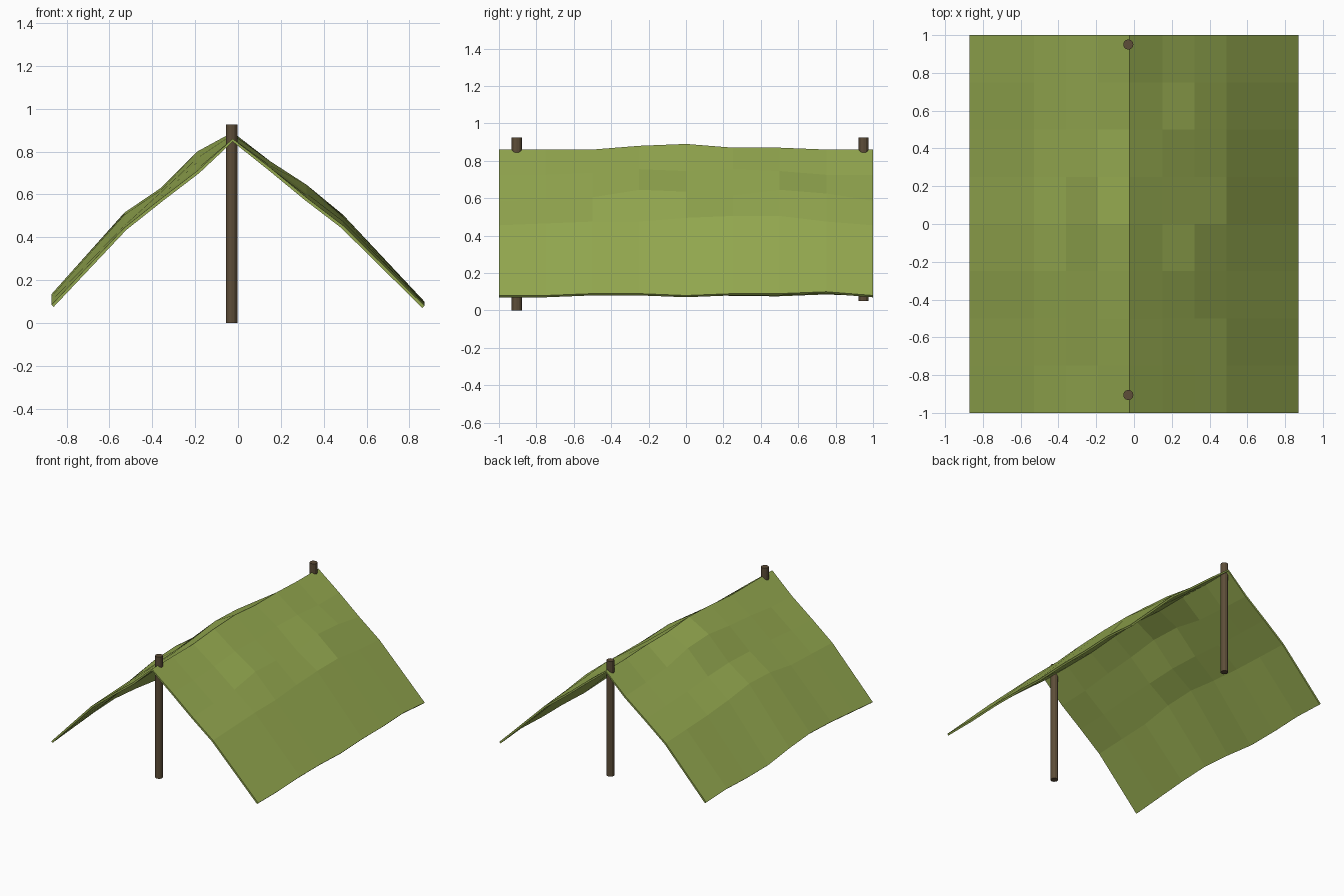
import bpy, bmesh

if "Cube" in bpy.data.objects:
    bpy.data.objects.remove(bpy.data.objects["Cube"])


def material(name, rgb):
    m = bpy.data.materials.new(name)
    m.diffuse_color = (*rgb, 1)
    m.use_nodes = True
    m.node_tree.nodes["Principled BSDF"].inputs["Base Color"].default_value = m.diffuse_color
    return m


canvas_green = material("canvas_green", (0.30, 0.40, 0.08))
pole_brown = material("pole_brown", (0.11, 0.075, 0.04))

# Canopy: crumpled cloth, columns across the ridge, rows front to back
columns = [-0.87, -0.53, -0.36, -0.19, -0.025, 0.15, 0.32, 0.49, 0.87]
profile = [0.085, 0.445, 0.58, 0.71, 0.86, 0.725, 0.585, 0.455, 0.08]
# Wrinkle offsets in hundredths, one row per 0.25 step in y
wrinkles = [
    [0, 0, 0, 0, 0, 0, 0, 0, 0],
    [2, 1, 1, 1, 0, 0, 1, 1, 0],
    [4, 2, 3, 4, 0, 1, 2, 2, 1],
    [5, 6, 4, 6, 2, 3, 6, 2, 1],
    [3, 7, 5, 9, 3, 2, 5, 4, 0],
    [0, 4, 4, 8, 1, 3, 3, 5, 1],
    [0, 2, 2, 3, 1, 2, 6, 5, 1],
    [1, 1, 1, 1, 0, 0, 4, 2, 2],
    [0, 0, 0, 0, 0, 0, 0, 0, 0],
]
bm = bmesh.new()
grid = [[bm.verts.new((x, -1 + 0.25 * j, z + w / 100))
         for x, z, w in zip(columns, profile, row)]
        for j, row in enumerate(wrinkles)]
for j in range(8):
    for i in range(8):
        bm.faces.new((grid[j][i], grid[j][i + 1],
                      grid[j + 1][i + 1], grid[j + 1][i]))
mesh = bpy.data.meshes.new("canopy")
bm.to_mesh(mesh)
bm.free()
canopy = bpy.data.objects.new("canopy", mesh)
bpy.context.collection.objects.link(canopy)
mesh.materials.append(canvas_green)
cloth = canopy.modifiers.new("cloth_thickness", 'SOLIDIFY')
cloth.thickness = 0.014
cloth.offset = -1


# Poles: poke through the ridge at both ends
def pole(name, y, bottom, top=0.925):
    bpy.ops.mesh.primitive_cylinder_add(
        vertices=12, radius=0.027, depth=top - bottom,
        location=(-0.03, y, (top + bottom) / 2))
    obj = bpy.context.object
    obj.name = name
    obj.data.materials.append(pole_brown)


pole("front_pole", -0.905, 0.0)
pole("back_pole", 0.95, 0.05)
